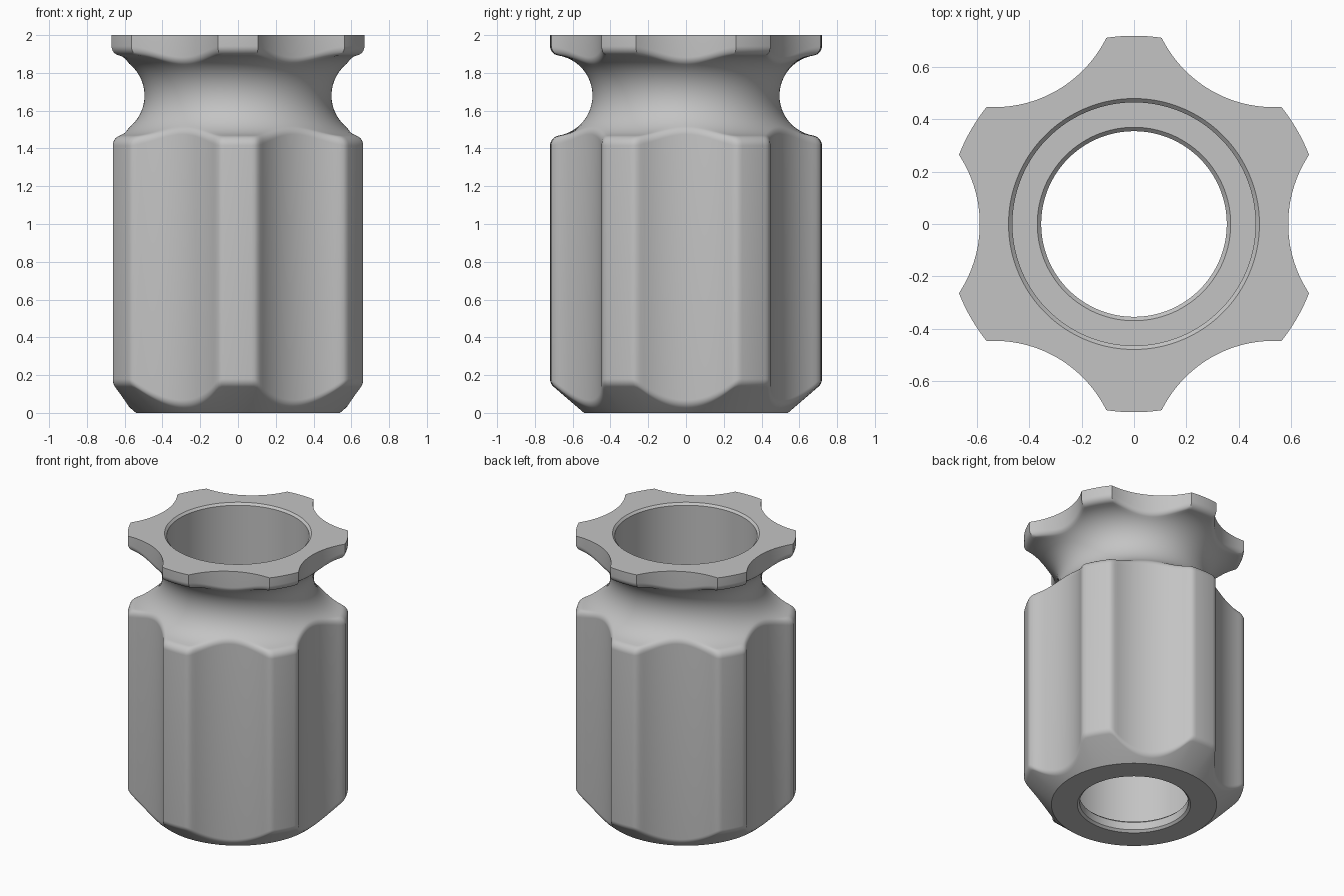
import bpy, bmesh, math
from math import sin, cos, sqrt, atan2, radians, pi

if "Cube" in bpy.data.objects:
    bpy.data.objects.remove(bpy.data.objects["Cube"])

LOBE = 0.72                    # radius of the six lobes
FLUTE_C, FLUTE_R = 1.069, 0.479  # flute cutter: centre distance and radius
NECK_R, NECK_Z, NECK_CUT = 0.71, 1.68, 0.215  # groove circle of the neck
BASE_R, CONE = 0.54, radians(40.7)            # base radius, chamfer slope
CORNER = radians(21.6)


def flute(a):
    """Radius of the scalloped flute at angle a from its middle."""
    s = FLUTE_R ** 2 - (FLUTE_C * sin(a)) ** 2
    return FLUTE_C * cos(a) - sqrt(s) if s > 0 else 9.0


def soft_min(a, b, k):
    h = max(k - abs(a - b), 0) / k
    return min(a, b) - h * h * k / 4


def arc(cr, cz, rad, a0, a1, n):
    return [(cr + rad * cos(a0 + (a1 - a0) * i / n),
             cz + rad * sin(a0 + (a1 - a0) * i / n)) for i in range(n + 1)]


def section(a):
    """Closed (radius, z) section of the wall at angle a within one flute."""
    body = soft_min(LOBE, flute(a), 0.03)
    collar = min(LOBE, flute(a))
    f1, f2 = 0.055, 0.05
    pts = [(BASE_R, 0)]
    # rounded lower edge between base cone and upright wall
    zc = (body - BASE_R) * math.tan(CONE) + f1 * math.tan((pi / 2 - CONE) / 2)
    pts += arc(body - f1, zc, f1, CONE - pi / 2, 0, 6)
    # rounded shoulder, neck groove, rounded collar underside
    d1 = body - f1 - NECK_R
    z1 = NECK_Z - sqrt((NECK_CUT + f1) ** 2 - d1 * d1)
    up = atan2(NECK_Z - z1, -d1)
    pts += arc(body - f1, z1, f1, 0, up, 8)
    d2 = collar - f2 - NECK_R
    z2 = NECK_Z + sqrt((NECK_CUT + f2) ** 2 - d2 * d2)
    down = atan2(NECK_Z - z2, -d2)
    pts += arc(NECK_R, NECK_Z, NECK_CUT, up + pi, down + pi, 24)[1:-1]
    pts += arc(collar - f2, z2, f2, down, 0, 8)
    # rim, bore and inner lip at the bottom
    pts += [(collar, 2), (0.48, 2), (0.465, 1.985), (0.465, 0.085),
            (0.37, 0.085), (0.355, 0.07), (0.355, 0.015), (0.37, 0)]
    return pts


# angles across one flute and one lobe
steps = [-CORNER + 2 * CORNER * i / 32 for i in range(32)]
steps += [CORNER + (pi / 3 - 2 * CORNER) * i / 12 for i in range(12)]

bm = bmesh.new()
rings = []
for sector in range(6):
    for a in steps:
        local = a if a < pi / 6 else a - pi / 3
        t = a + sector * pi / 3
        rings.append([bm.verts.new((r * cos(t), r * sin(t), z))
                      for r, z in section(local)])
n = len(rings[0])
for i, ring in enumerate(rings):
    nxt = rings[(i + 1) % len(rings)]
    for j in range(n):
        k = (j + 1) % n
        bm.faces.new((ring[j], nxt[j], nxt[k], ring[k]))
bmesh.ops.recalc_face_normals(bm, faces=bm.faces)

mesh = bpy.data.meshes.new("fluted_sleeve")
bm.to_mesh(mesh)
bm.free()
sleeve = bpy.data.objects.new("fluted_sleeve", mesh)
bpy.context.collection.objects.link(sleeve)

grey = bpy.data.materials.new("light_grey")
grey.diffuse_color = (0.55, 0.55, 0.55, 1)
grey.use_nodes = True
grey.node_tree.nodes["Principled BSDF"].inputs["Base Color"].default_value = grey.diffuse_color
mesh.materials.append(grey)

bpy.context.view_layer.objects.active = sleeve
sleeve.select_set(True)
bpy.ops.object.shade_smooth_by_angle(angle=radians(30))
